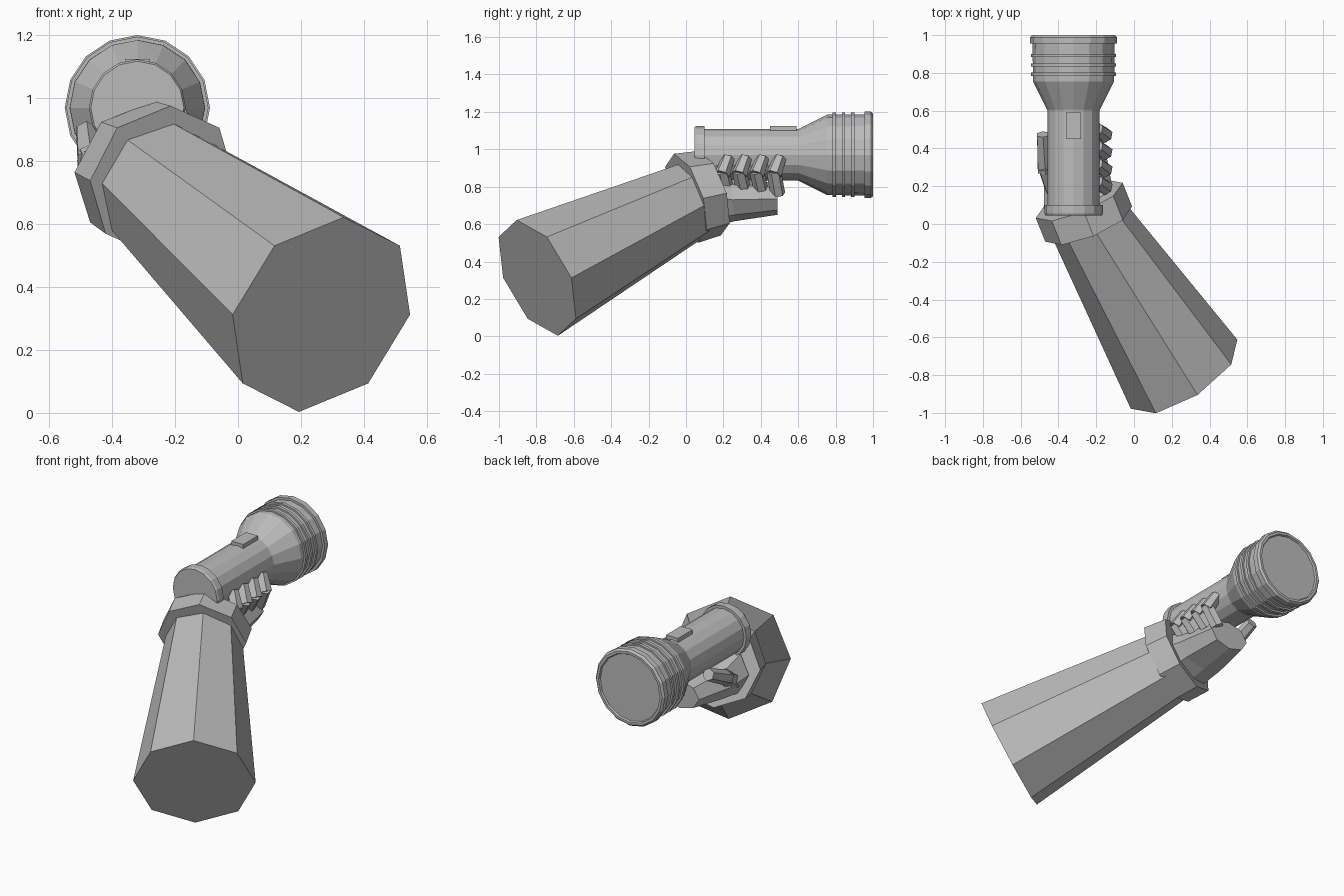
import bpy, bmesh
from math import sin, cos, pi
from mathutils import Vector

cube = bpy.data.objects.get("Cube")
if cube:
    bpy.data.objects.remove(cube, do_unlink=True)

grey = bpy.data.materials.new("plain_grey")
grey.use_nodes = True
grey.diffuse_color = (0.5, 0.5, 0.5, 1)
grey.node_tree.nodes["Principled BSDF"].inputs["Base Color"].default_value = (0.5, 0.5, 0.5, 1)


def finish(name, bm):
    bmesh.ops.recalc_face_normals(bm, faces=bm.faces)
    mesh = bpy.data.meshes.new(name)
    bm.to_mesh(mesh)
    bm.free()
    mesh.materials.append(grey)
    obj = bpy.data.objects.new(name, mesh)
    bpy.context.collection.objects.link(obj)
    return obj


def loft(name, rings, sides):
    """Skin rings of (centre, axis, width radius, height radius); one corner points up."""
    bm = bmesh.new()
    loops = []
    for centre, axis, rw, rh in rings:
        n = Vector(axis).normalized()
        side = n.cross(Vector((0, 0, 1))).normalized()
        up = side.cross(n)
        loops.append([bm.verts.new(Vector(centre) + side * rw * sin(2 * pi * i / sides)
                                   + up * rh * cos(2 * pi * i / sides)) for i in range(sides)])
    for a, b in zip(loops, loops[1:]):
        for i in range(sides):
            j = (i + 1) % sides
            bm.faces.new((a[i], a[j], b[j], b[i]))
    bm.faces.new(loops[0])
    bm.faces.new(loops[-1])
    return finish(name, bm)


def block(name, centre, size):
    bm = bmesh.new()
    bmesh.ops.create_cube(bm, size=1)
    bmesh.ops.scale(bm, vec=size, verts=bm.verts)
    bmesh.ops.translate(bm, vec=centre, verts=bm.verts)
    return finish(name, bm)


# Torch: one profile of (y, radius) along its axis
AX, AZ = -0.32, 0.97
FORWARD = (0, 1, 0)


def lathe(name, profile):
    return loft(name, [((AX, y, AZ), FORWARD, r, r) for y, r in profile], 16)


lathe("torch_end_cap", [(0.045, 0.148), (0.055, 0.154), (0.1, 0.154)])
lathe("torch_body", [(0.09, 0.138), (0.6, 0.138), (0.61, 0.142), (0.755, 0.215), (0.96, 0.217)])
for k in range(3):
    y = 0.783 + 0.05 * k
    lathe("torch_rib", [(y, 0.226), (y + 0.018, 0.226)])
lathe("torch_rim", [(0.955, 0.231), (0.988, 0.231), (1.0, 0.22), (1.0, 0.205), (0.99, 0.2)])
block("torch_switch", (AX, 0.52, 1.105), (0.08, 0.14, 0.04))

# Sleeve and cuff
arm = (-0.5, 0.772, 0.39)
wrist = (-0.36, 0.89, 0.28)
loft("sleeve", [((0.265, -0.795, 0.3125), arm, 0.336, 0.336),
                ((-0.275, 0.07, 0.745), arm, 0.205, 0.205)], 8)
loft("cuff", [((-0.24, 0.0, 0.738), wrist, 0.248, 0.248),
              ((-0.29, 0.125, 0.765), wrist, 0.248, 0.235)], 8)

# Palm under the torch
loft("palm", [((-0.29, 0.11, 0.74), (-0.15, 1, 0.1), 0.19, 0.16),
              ((-0.3, 0.25, 0.73), (0, 1, 0.1), 0.175, 0.115),
              ((-0.3, 0.49, 0.735), (0, 1, 0), 0.13, 0.085)], 8)


# Fingers and thumb: bent six-sided segments
def segment(name, start, end, r0, r1):
    axis = Vector(end) - Vector(start)
    return loft(name, [(start, axis, r0, r0), (end, axis, r1, r1)], 6)


for k in range(4):
    y = 0.205 + 0.092 * k
    drop = 0.03 if k == 3 else 0
    segment("finger_base", (-0.21, y + 0.01, 0.79 - drop), (-0.152, y - 0.012, 0.885), 0.04, 0.039)
    segment("finger_tip", (-0.15, y - 0.012, 0.865), (-0.195, y + 0.022, 0.955), 0.042, 0.034)
segment("thumb_base", (-0.41, 0.17, 0.72), (-0.472, 0.31, 0.82), 0.06, 0.044)
segment("thumb_tip", (-0.47, 0.28, 0.80), (-0.482, 0.475, 0.895), 0.045, 0.036)
